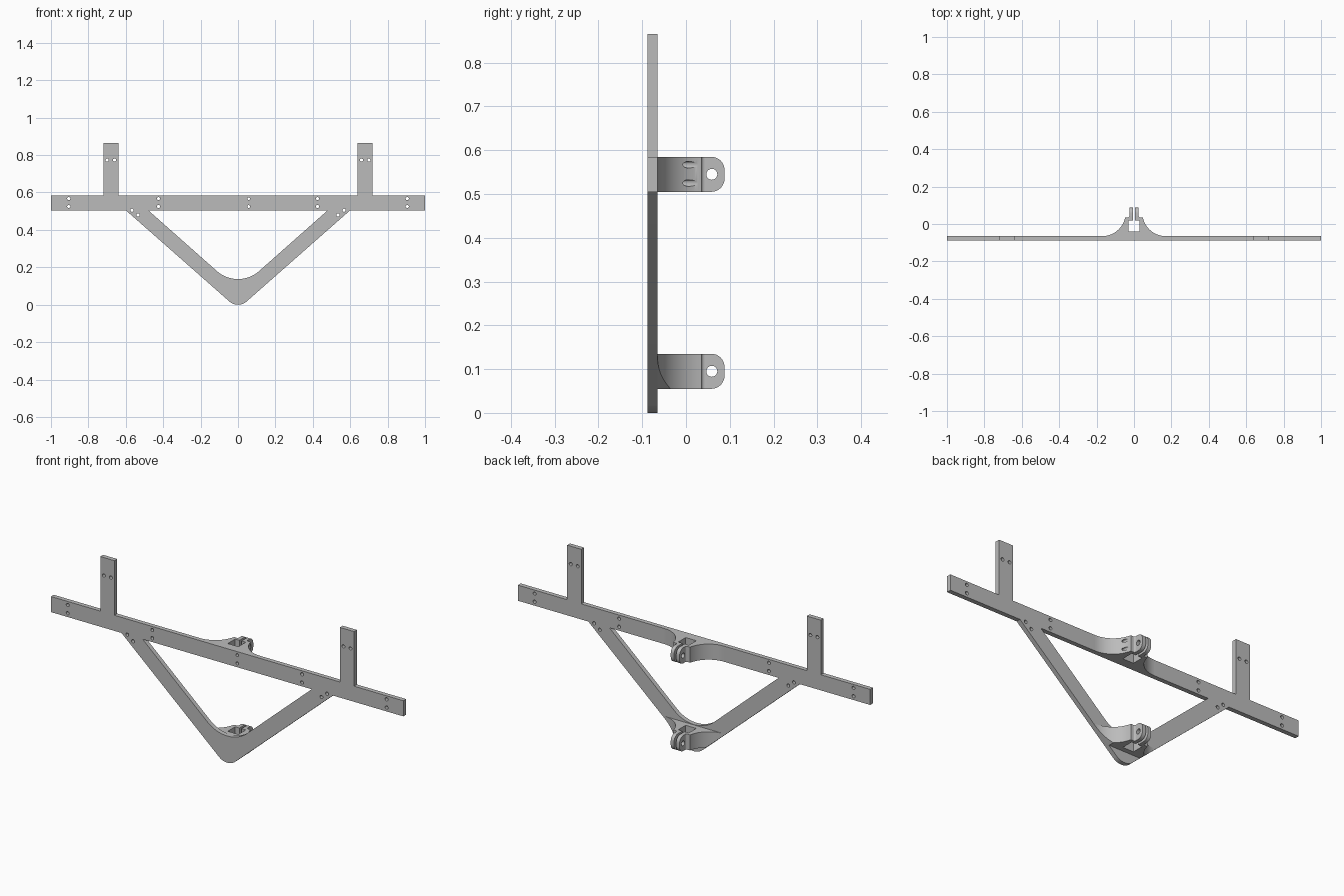
import bpy, bmesh, math
from mathutils import Vector

if "Cube" in bpy.data.objects:
    bpy.data.objects.remove(bpy.data.objects["Cube"], do_unlink=True)

grey = bpy.data.materials.new("light grey metal")
grey.use_nodes = True
colour = (0.5, 0.5, 0.5, 1)
grey.diffuse_color = colour
grey.node_tree.nodes["Principled BSDF"].inputs["Base Color"].default_value = colour

BACK, FRONT = -0.065, -0.088          # plate faces along y
LOW, HIGH = 0.505, 0.585              # beam edges along z
SLOPE = math.radians(41.4)            # angle of the V arms

PLACE = {"X": lambda a, b, d: (d, a, b),
         "Y": lambda a, b, d: (a, d, b),
         "Z": lambda a, b, d: (a, b, d)}


def arc(cx, cy, r, start, end, steps=12):
    angles = [start + (end - start) * i / steps for i in range(steps + 1)]
    return [(cx + r * math.cos(t), cy + r * math.sin(t)) for t in angles]


def mirrored(half):
    return half + [(-x, y) for x, y in reversed(half) if x > 1e-5]


def add_prism(bm, points, axis, lo, hi):
    face = bm.faces.new([bm.verts.new(PLACE[axis](a, b, lo)) for a, b in points])
    result = bmesh.ops.extrude_face_region(bm, geom=[face])
    verts = [v for v in result["geom"] if isinstance(v, bmesh.types.BMVert)]
    bmesh.ops.translate(bm, verts=verts, vec=Vector(PLACE[axis](0, 0, hi - lo)))


def make(name, *prisms):
    bm = bmesh.new()
    for prism in prisms:
        add_prism(bm, *prism)
    bmesh.ops.recalc_face_normals(bm, faces=bm.faces)
    mesh = bpy.data.meshes.new(name)
    bm.to_mesh(mesh)
    bm.free()
    mesh.materials.append(grey)
    obj = bpy.data.objects.new(name, mesh)
    bpy.context.collection.objects.link(obj)
    return obj


def cut(obj, cutter, operation="DIFFERENCE"):
    mod = obj.modifiers.new("cut", "BOOLEAN")
    mod.operation, mod.solver, mod.object = operation, "EXACT", cutter
    bpy.context.view_layer.update()
    graph = bpy.context.evaluated_depsgraph_get()
    mesh = bpy.data.meshes.new_from_object(obj.evaluated_get(graph))
    obj.modifiers.clear()
    obj.data = mesh
    bpy.data.objects.remove(cutter, do_unlink=True)


def hole(x, z, r=0.0085):
    return (arc(x, z, r, 0, math.tau, 24)[:-1], "Y", -0.2, 0.2)


# Flat frame: beam, two posts and V brace in one outline
v_tip = arc(0, 0.07, 0.07, -math.pi / 2, -math.pi / 2 + SLOPE)
v_edge = v_tip + [(0.6, LOW)]
outline = mirrored(v_edge + [(1, LOW), (1, HIGH), (0.72, HIGH), (0.72, 0.865),
                             (0.64, 0.865), (0.64, HIGH)])
frame = make("frame_plate", (outline, "Y", FRONT, BACK))

# Opening inside the V
opening = mirrored(arc(0, 0.307, 0.17, -math.pi / 2, -math.pi / 2 + SLOPE) + [(0.48, LOW)])
cut(frame, make("opening_cutter", (opening, "Y", -0.2, 0.2)))

# Screw holes in beam, posts and brace ends
BEAM_HOLES = [0.525, 0.567]
spots = []
for side in (-1, 1):
    spots += [(side * x, z) for x in (0.425, 0.905) for z in BEAM_HOLES]
    spots += [(side * 0.66, 0.773), (side * 0.70, 0.773),
              (side * 0.567, 0.505), (side * 0.535, 0.48)]
bracket_holes = [hole(0.057, z, 0.0075) for z in BEAM_HOLES]
cut(frame, make("screw_cutter", *[hole(*s) for s in spots], *bracket_holes))

# Flared bracket profile with a square socket open to a clamp slot
flare = arc(0.17, 0.06, 0.125, -math.pi / 2, -math.pi + math.asin(0.2), 20)
shoulder = arc(0.033, 0.043, 0.008, -math.pi / 2, -math.pi, 6)
profile = mirrored(flare + shoulder + [(0.006, 0.043), (0.006, 0.02),
                                       (0.03, 0.02), (0.03, -0.04)])

# Clamp ear seen from the side, with rounded outer corners
R = 0.03


def ear_shape(lo, hi):
    return ([(0.035, lo)] + arc(0.088 - R, lo + R, R, -math.pi / 2, 0, 8)
            + arc(0.088 - R, hi - R, R, 0, math.pi / 2, 8) + [(0.035, hi)])


parts = [frame]
for label, lo in (("upper", LOW), ("lower", 0.055)):
    hi = lo + 0.08
    body = make(label + "_bracket", (profile, "Z", lo, hi))
    if label == "upper":
        cut(body, make("bracket_screw_cutter", *bracket_holes))
    else:
        # Trim the flare to the slope of the V
        cut(body, make("v_trim", (mirrored(v_edge), "Y", -0.2, 0.2)), "INTERSECT")
    parts.append(body)
    for side, name in ((-1, "right"), (1, "left")):
        x0, x1 = sorted((side * 0.006, side * 0.025))
        ear = make(f"{label}_{name}_clamp_ear", (ear_shape(lo, hi), "X", x0, x1))
        pin = arc(0.059, lo + 0.04, 0.0125, 0, math.tau, 32)[:-1]
        cut(ear, make("pin_cutter", (pin, "X", -0.1, 0.1)))
        parts.append(ear)

# Smooth curved walls, crisp edges
bpy.ops.object.select_all(action="DESELECT")
for part in parts:
    part.select_set(True)
bpy.context.view_layer.objects.active = frame
bpy.ops.object.shade_smooth_by_angle(angle=math.radians(30))
